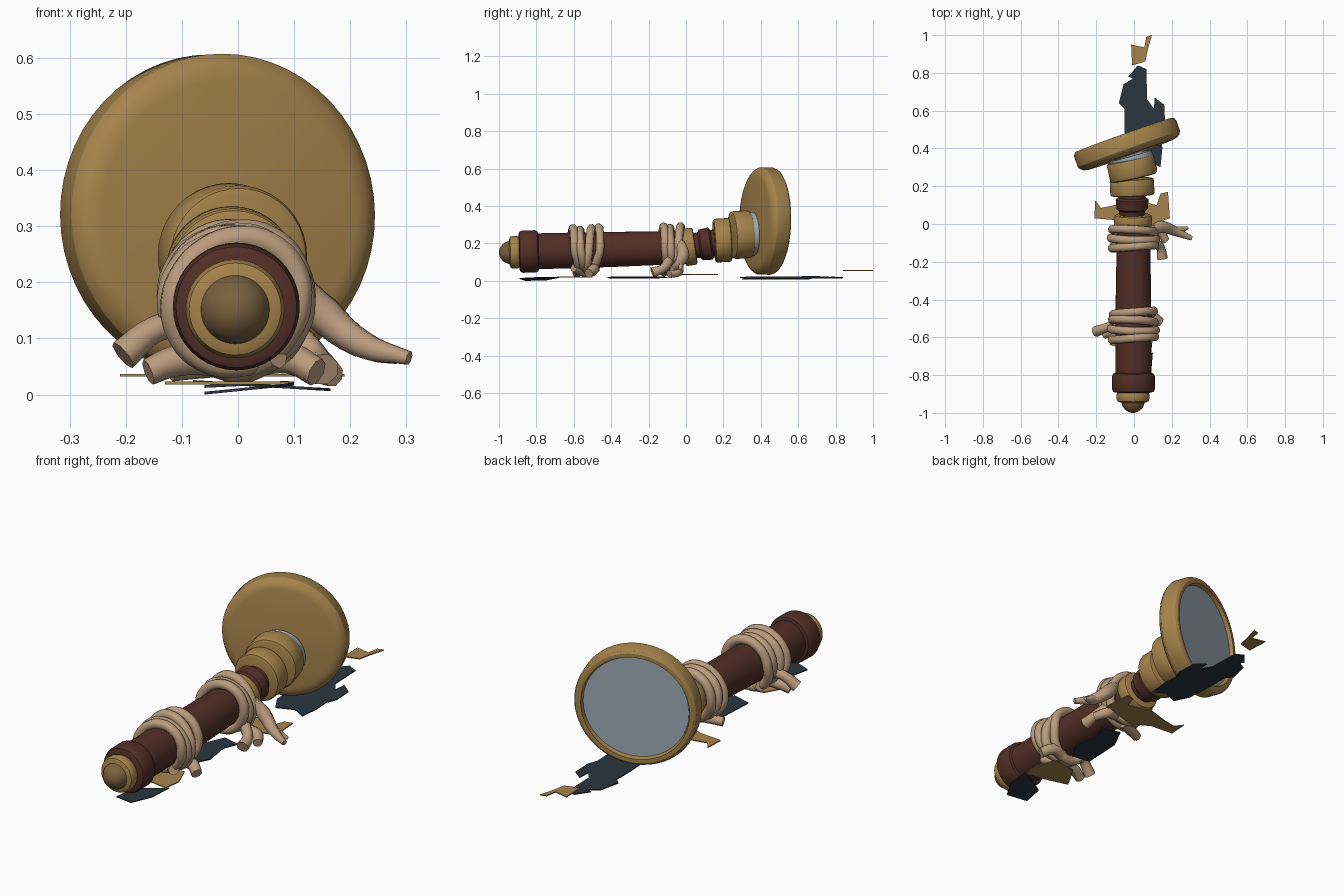
import bpy, bmesh, math
from mathutils import Vector

if "Cube" in bpy.data.objects:
    bpy.data.objects.remove(bpy.data.objects["Cube"])


def material(name, rgb):
    m = bpy.data.materials.new(name)
    lin = [((c / 255 + 0.055) / 1.055) ** 2.4 for c in rgb]
    m.diffuse_color = (*lin, 1)
    m.use_nodes = True
    m.node_tree.nodes["Principled BSDF"].inputs["Base Color"].default_value = m.diffuse_color
    return m


GOLD = material("old gold", (166, 132, 76))
BRONZE = material("dark bronze", (122, 96, 62))
WOOD = material("dark red wood", (82, 47, 38))
ROPE = material("rope tan", (186, 156, 126))
GLASS = material("pale glass", (160, 174, 184))
SLATE = material("dark slate", (43, 53, 63))


def finish(name, bm, mat, smooth=True):
    bmesh.ops.recalc_face_normals(bm, faces=bm.faces)
    me = bpy.data.meshes.new(name)
    bm.to_mesh(me)
    bm.free()
    me.materials.append(mat)
    if smooth:
        me.shade_smooth()
        me.set_sharp_from_angle(angle=math.radians(32))
    ob = bpy.data.objects.new(name, me)
    bpy.context.collection.objects.link(ob)
    return ob


def lathe(name, mat, centre, axis, profile, seg=40):
    """Revolve (distance along axis, radius) points; ends are capped."""
    rot = Vector(axis).to_track_quat('Z', 'Y')
    bm = bmesh.new()
    rings = []
    for t, r in profile:
        rings.append([bm.verts.new(Vector(centre) + rot @ Vector(
            (r * math.cos(2 * math.pi * i / seg), r * math.sin(2 * math.pi * i / seg), t)))
            for i in range(seg)])
    for a, b in zip(rings, rings[1:]):
        for i in range(seg):
            j = (i + 1) % seg
            bm.faces.new((a[i], a[j], b[j], b[i]))
    bm.faces.new(rings[0])
    bm.faces.new(rings[-1])
    return finish(name, bm, mat)


def band(length, r, bevel):
    """Bevelled ring profile centred on zero."""
    h = length / 2
    return [(-h, r - bevel), (-h + bevel * 0.3, r - bevel * 0.3), (-h + bevel, r),
            (h - bevel, r), (h - bevel * 0.3, r - bevel * 0.3), (h, r - bevel)]


def tube(name, pts, radii, closed=False, seg=10):
    """Smooth rope through the points, built from a bevelled curve."""
    cu = bpy.data.curves.new(name, 'CURVE')
    cu.dimensions = '3D'
    cu.bevel_depth = 1
    cu.bevel_resolution = 2
    cu.use_fill_caps = True
    cu.resolution_u = 4
    sp = cu.splines.new('BEZIER')
    sp.bezier_points.add(len(pts) - 1)
    for bp, p, r in zip(sp.bezier_points, pts, radii):
        bp.co, bp.radius = p, r
        bp.handle_left_type = bp.handle_right_type = 'AUTO'
    sp.use_cyclic_u = closed
    cu.materials.append(ROPE)
    ob = bpy.data.objects.new(name, cu)
    bpy.context.collection.objects.link(ob)
    return ob


def shard(name, mat, outline, z, tilt=0.0, thick=0.005):
    """Thin ragged plate lying on the ground."""
    bm = bmesh.new()
    f = bm.faces.new([bm.verts.new((x, y, z + tilt * x)) for x, y in outline])
    ex = bmesh.ops.extrude_face_region(bm, geom=[f])
    top = [v for v in ex['geom'] if isinstance(v, bmesh.types.BMVert)]
    bmesh.ops.translate(bm, verts=top, vec=(0, 0, thick))
    return finish(name, bm, mat, smooth=False)


# handle, from pommel to neck
along = (0, 1, 0.025)
lathe("pommel_tip", BRONZE, (-0.005, -1, 0.15), along,
      [(0, 0.008), (0.005, 0.025), (0.02, 0.045), (0.04, 0.058), (0.065, 0.063)])
lathe("pommel_ring", GOLD, (-0.005, -0.915, 0.153), along, band(0.06, 0.088, 0.02))
lathe("grip_knob", WOOD, (-0.003, -0.84, 0.157), along, band(0.105, 0.113, 0.018))
lathe("grip_shaft", WOOD, (-0.003, -0.4, 0.168), along, [(-0.4, 0.096), (0, 0.094), (0.4, 0.087)])
lathe("collar_ring", GOLD, (-0.005, 0.017, 0.182), (0, 1, 0.14), band(0.065, 0.1, 0.012))
lathe("neck", WOOD, (-0.01, 0.1, 0.195), (0, 1, 0.15),
      [(-0.06, 0.066), (-0.03, 0.07), (-0.02, 0.083), (0.03, 0.087), (0.04, 0.072), (0.08, 0.07)])
lathe("middle_ring", GOLD, (-0.01, 0.195, 0.217), (-0.05, 1, 0.06), band(0.09, 0.117, 0.012))
lathe("upper_ring", GOLD, (-0.01, 0.295, 0.247), (-0.22, 1, 0.06), band(0.105, 0.128, 0.015))
lathe("neck_glass", GLASS, (-0.017, 0.35, 0.252), (-0.28, 1, 0.04), [(-0.04, 0.117), (0.012, 0.117)])

# round mirror head
head, facing = Vector((-0.035, 0.42, 0.32)), (-0.335, 0.942, -0.02)
lathe("mirror_frame", GOLD, head, facing,
      [(-0.056, 0.24), (-0.051, 0.262), (-0.04, 0.278), (-0.026, 0.287), (0.035, 0.287),
       (0.048, 0.281), (0.055, 0.27), (0.055, 0.252), (0.035, 0.246)], 56)
lathe("mirror_glass", GLASS, head, facing, [(0.03, 0.244), (0.038, 0.244)], 56)


# rope wraps, gathered closer together under the handle
def wraps(name, y0, zc, offsets, pinch):
    for k, off in enumerate(offsets):
        pts = []
        for i in range(12):
            a = 2 * math.pi * i / 12
            s = math.sin(a)
            g = 1 if s > 0 else 1 - pinch * -s
            r = 0.113 + 0.006 * math.sin(2 * a + k * 1.7)
            pts.append((r * math.cos(a) - 0.003,
                        y0 + off * g + 0.009 * math.cos(a + k * 2), zc + r * s))
        tube(f"{name}_{k + 1}", pts, [0.023] * 12, True)


wraps("front_wrap", -0.535, 0.166, (-0.07, -0.024, 0.022, 0.066), 0.4)
wraps("rear_wrap", -0.078, 0.176, (-0.042, 0, 0.042), 0.3)

# loose rope tails: path points with matching thickness
tails = [
    ("rear_long_tail", [(0.1, -0.03, 0.2), (0.15, -0.015, 0.145), (0.22, -0.04, 0.09), (0.305, -0.075, 0.065)],
     [0.026, 0.034, 0.026, 0.013]),
    ("rear_tail_fork", [(0.21, -0.035, 0.095), (0.25, -0.03, 0.075), (0.285, -0.02, 0.062)], [0.022, 0.018, 0.008]),
    ("rear_short_tail", [(0.1, -0.09, 0.11), (0.14, -0.125, 0.065), (0.15, -0.18, 0.045)], [0.026, 0.024, 0.03]),
    ("rear_side_tail", [(0.07, -0.06, 0.07), (0.13, -0.04, 0.05), (0.17, -0.09, 0.035)], [0.026, 0.026, 0.022]),
    ("rear_under_tail", [(0, -0.08, 0.06), (-0.06, -0.1, 0.055), (-0.12, -0.12, 0.045)], [0.026, 0.026, 0.022]),
    ("front_long_tail", [(-0.09, -0.53, 0.13), (-0.15, -0.55, 0.115), (-0.205, -0.57, 0.07)], [0.024, 0.024, 0.029]),
    ("front_left_tail", [(-0.04, -0.56, 0.06), (-0.11, -0.57, 0.06), (-0.16, -0.585, 0.04)], [0.026, 0.028, 0.024]),
    ("front_right_tail", [(0.02, -0.5, 0.055), (0.09, -0.49, 0.065), (0.14, -0.52, 0.04)], [0.026, 0.028, 0.026]),
    ("front_cross_knot", [(0.07, -0.6, 0.07), (0.0, -0.53, 0.045), (-0.07, -0.48, 0.07)], [0.024, 0.026, 0.024]),
]
for tail_name, path, thickness in tails:
    tube(tail_name, path, thickness)

# ragged shards on the ground
shard("far_slate_shard", SLATE,
      [(0.02, 0.84), (-0.03, 0.78), (-0.005, 0.77), (-0.055, 0.74), (-0.08, 0.64), (-0.05, 0.61), (-0.05, 0.5),
       (-0.04, 0.36), (0.0, 0.29), (0.08, 0.33), (0.14, 0.3), (0.15, 0.4), (0.145, 0.48), (0.165, 0.53),
       (0.16, 0.63), (0.11, 0.67), (0.105, 0.61), (0.07, 0.66), (0.065, 0.82)], 0.016, -0.06)
shard("far_gold_shard", GOLD,
      [(-0.015, 0.95), (-0.01, 0.84), (0.06, 0.86), (0.075, 0.93), (0.095, 1.0), (0.065, 0.99), (0.055, 0.935)], 0.053)
shard("middle_gold_shard", GOLD,
      [(-0.205, 0.125), (-0.21, 0.03), (-0.09, 0.02), (0.0, -0.03), (0.1, 0.0), (0.19, 0.03), (0.18, 0.17),
       (0.14, 0.16), (0.12, 0.1), (0.0, 0.13), (-0.1, 0.1), (-0.175, 0.085)], 0.032)
shard("middle_slate_shard", SLATE,
      [(-0.06, -0.4), (0.03, -0.42), (0.08, -0.33), (0.06, -0.2), (0.09, -0.13), (0.0, -0.1), (-0.05, -0.2)], 0.015, 0.05)
shard("front_gold_shard", GOLD,
      [(-0.13, -0.64), (-0.02, -0.67), (0.09, -0.69), (0.1, -0.6), (0.06, -0.5), (-0.06, -0.52)], 0.018)
shard("front_slate_shard", SLATE,
      [(-0.06, -0.86), (0.04, -0.89), (0.09, -0.8), (0.1, -0.68), (0.02, -0.72), (-0.04, -0.75)], 0.006, 0.1)
